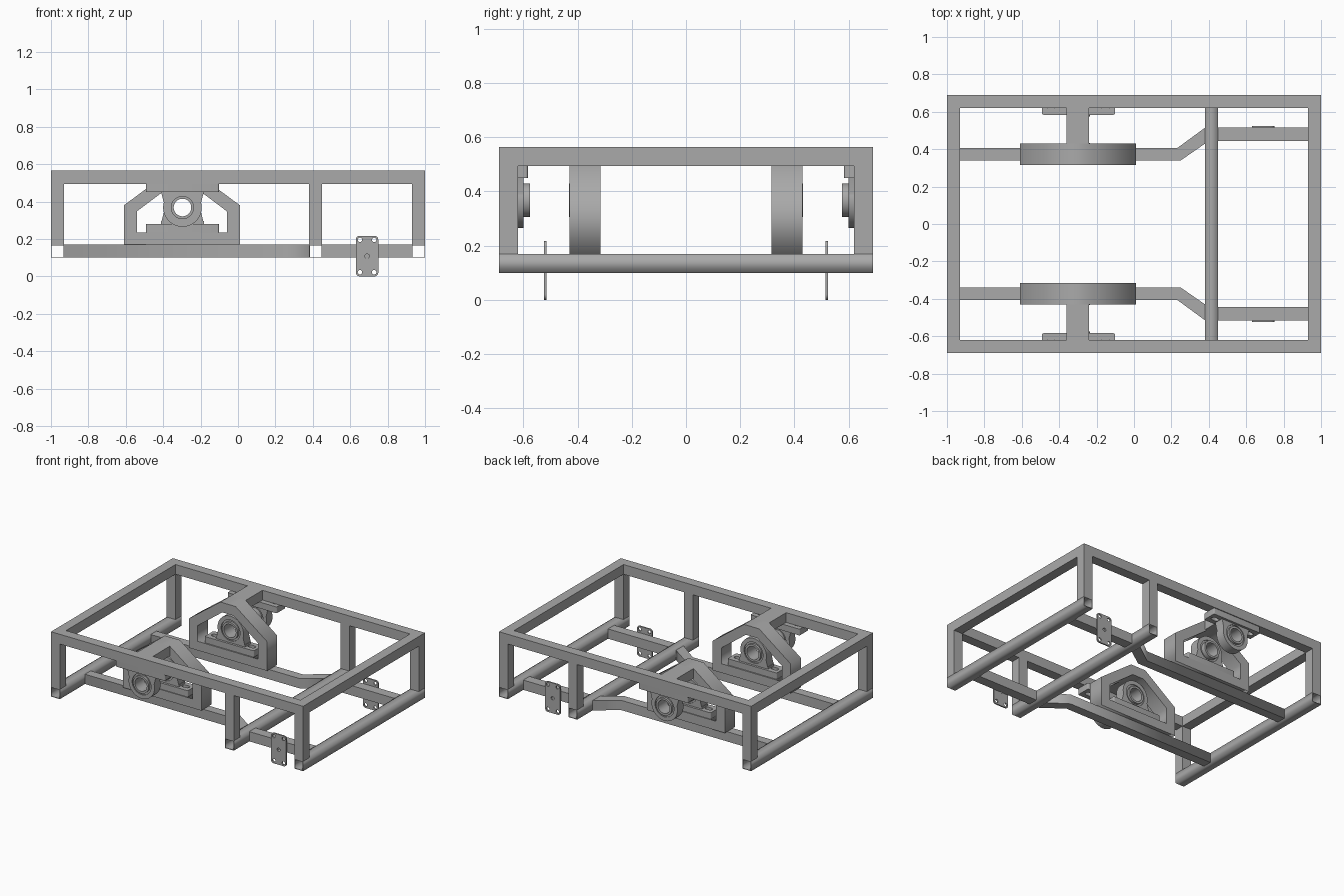
import bpy, bmesh, math
from mathutils import Matrix

if "Cube" in bpy.data.objects:
    bpy.data.objects.remove(bpy.data.objects["Cube"], do_unlink=True)

steel = bpy.data.materials.new("steel_grey")
steel.use_nodes = True
colour = (0.4, 0.4, 0.4, 1)
steel.diffuse_color = colour
steel.node_tree.nodes["Principled BSDF"].inputs["Base Color"].default_value = colour


def add(name, mesh, smooth=False):
    mesh.materials.clear()
    mesh.materials.append(steel)
    ob = bpy.data.objects.new(name, mesh)
    bpy.context.collection.objects.link(ob)
    if smooth:
        bpy.ops.object.select_all(action="DESELECT")
        ob.select_set(True)
        bpy.context.view_layer.objects.active = ob
        bpy.ops.object.shade_smooth_by_angle(angle=math.radians(35))
    return ob


def box(name, x, y, z):
    bm = bmesh.new()
    bmesh.ops.create_cube(bm, size=1)
    for v in bm.verts:
        for i, (a, b) in enumerate((x, y, z)):
            v.co[i] = a if v.co[i] < 0 else b
    mesh = bpy.data.meshes.new(name)
    bm.to_mesh(mesh)
    bm.free()
    return add(name, mesh)


def extrude(name, loops, lo, hi, axis="Y", smooth=False):
    """Filled outline with inner loops as holes, extruded along y (or z) from lo to hi."""
    cu = bpy.data.curves.new(name, "CURVE")
    cu.dimensions = "2D"
    cu.fill_mode = "BOTH"
    cu.extrude = (hi - lo) / 2
    for pts in loops:
        sp = cu.splines.new("POLY")
        sp.points.add(len(pts) - 1)
        for p, (a, b) in zip(sp.points, pts):
            p.co = (a, b, 0, 1)
        sp.use_cyclic_u = True
    tmp = bpy.data.objects.new(name + "_outline", cu)
    bpy.context.collection.objects.link(tmp)
    deps = bpy.context.evaluated_depsgraph_get()
    mesh = bpy.data.meshes.new_from_object(tmp.evaluated_get(deps))
    bpy.data.objects.remove(tmp, do_unlink=True)
    mid = (lo + hi) / 2
    if axis == "Y":
        mesh.transform(Matrix.Translation((0, mid, 0)) @ Matrix.Rotation(math.pi / 2, 4, "X"))
    else:
        mesh.transform(Matrix.Translation((0, 0, mid)))
    bm = bmesh.new()
    bm.from_mesh(mesh)
    bmesh.ops.remove_doubles(bm, verts=bm.verts, dist=1e-5)
    bmesh.ops.recalc_face_normals(bm, faces=bm.faces)
    bm.to_mesh(mesh)
    bm.free()
    return add(name, mesh, smooth)


def arc(cx, cy, r, start=0, end=360, n=40):
    closed = end - start == 360
    steps = [math.radians(start + (end - start) * i / (n if closed else n - 1)) for i in range(n)]
    return [(cx + r * math.cos(t), cy + r * math.sin(t)) for t in steps]


def rect(x0, x1, y0, y1):
    return [(x0, y0), (x1, y0), (x1, y1), (x0, y1)]


def rounded(x0, x1, y0, y1, r):
    return (arc(x1 - r, y1 - r, r, 0, 90, 6) + arc(x0 + r, y1 - r, r, 90, 180, 6)
            + arc(x0 + r, y0 + r, r, 180, 270, 6) + arc(x1 - r, y0 + r, r, 270, 360, 6))


T, HY = 0.07, 0.69            # tube width, half depth
Z0, Z1, Z2, Z3 = 0.10, 0.17, 0.495, 0.565
CX, CZ = -0.297, 0.368        # bearing axis


def pillow_block(name, y, foot_z, up, long_side):
    """Bearing whose foot rests on foot_z; up is the direction from the foot to the axis."""
    top = foot_z + up * 0.045
    lo, hi = sorted((foot_z, top))
    slots = [rounded(CX + d - 0.028, CX + d + 0.028, y - 0.016, y + 0.016, 0.015) for d in (-0.145, 0.145)]
    extrude(name + "_foot", [rounded(CX - 0.195, CX + 0.195, y - 0.05, y + 0.05, 0.008)] + slots,
            lo, hi, "Z")
    # round housing that spreads into the foot
    body = arc(CX, CZ, 0.103, -15, 195, 36) + [(CX - 0.115, CZ - 0.085), (CX - 0.115, CZ - 0.1),
                                              (CX + 0.115, CZ - 0.1), (CX + 0.115, CZ - 0.085)]
    body = [(a, CZ + up * (b - CZ)) for a, b in body]
    extrude(name + "_housing", [body, arc(CX, CZ, 0.075)], y - 0.034, y + 0.034, smooth=True)
    # recessed race and protruding inner ring
    extrude(name + "_race", [arc(CX, CZ, 0.076), arc(CX, CZ, 0.06)], y - 0.026, y + 0.026, smooth=True)
    ends = sorted((y + long_side * 0.058, y - long_side * 0.042))
    extrude(name + "_inner_ring", [arc(CX, CZ, 0.062), arc(CX, CZ, 0.047)], *ends, smooth=True)


# Upper end rails, lower open cross tubes
for label, x in (("right", -0.965), ("left", 0.965)):
    box(label + "_top_end_rail", (x - T / 2, x + T / 2), (T - HY, HY - T), (Z2, Z3))
for label, x in (("right", -0.965), ("middle", 0.415), ("left", 0.965)):
    a, b, w = x - T / 2, x + T / 2, 0.004
    extrude(label + "_cross_tube", [rect(a, b, Z0, Z1), rect(a + w, b - w, Z0 + w, Z1 - w)], -HY, HY)

for side, s in (("front", -1), ("back", 1)):
    def span(a, b):
        return tuple(sorted((s * a, s * b)))

    # Top side rail and posts
    box(side + "_top_rail", (-1, 1), span(HY - T, HY), (Z2, Z3))
    for label, x in (("right", -0.965), ("middle", 0.415), ("left", 0.965)):
        box(f"{side}_{label}_post", (x - T / 2, x + T / 2), span(HY - T, HY), (Z1, Z2))

    # Lower inner rail with its outward jog
    rail = [(-0.93, 0.34), (0.25, 0.34), (0.38, 0.43), (0.38, 0.515), (0.23, 0.405), (-0.93, 0.405)]
    extrude(side + "_lower_rail", [[(a, s * b) for a, b in rail]], Z0, Z1, "Z")
    box(side + "_lower_rail_extension", (0.45, 0.93), span(0.445, 0.515), (Z0, Z1))

    # Arched bearing bracket and the arm joining it to the top rail
    half = [(0.31, Z1), (0.31, 0.38), (0.06, Z3)]
    hole = [(0.24, 0.235), (0.24, 0.348), (0.045, Z2)]
    loops = [[(-0.3 + a, b) for a, b in h] + [(-0.3 - a, b) for a, b in reversed(h)] for h in (half, hole)]
    extrude(side + "_bracket", loops, *span(0.315, 0.43))
    box(side + "_bracket_arm", (-0.36, -0.24), span(0.43, HY - T), (Z2, Z3))

    # Bearings: one standing in the bracket, one hanging under the top rail
    pillow_block(side + "_inner_bearing", s * 0.374, 0.235, 1, s)
    box(side + "_inner_bearing_riser", (CX - 0.115, CX + 0.115), span(0.34, 0.408), (0.27, 0.295))
    pillow_block(side + "_outer_bearing", s * 0.634, Z2, -1, -s)

    # Drilled mounting plate
    holes = [arc(x, z, 0.012, n=16) for x in (0.652, 0.728) for z in (0.022, 0.195)]
    holes.append(arc(0.69, 0.108, 0.012, n=16))
    extrude(side + "_mounting_plate", [rounded(0.63, 0.75, 0, 0.217, 0.02)] + holes,
            *span(0.515, 0.525), smooth=True)
